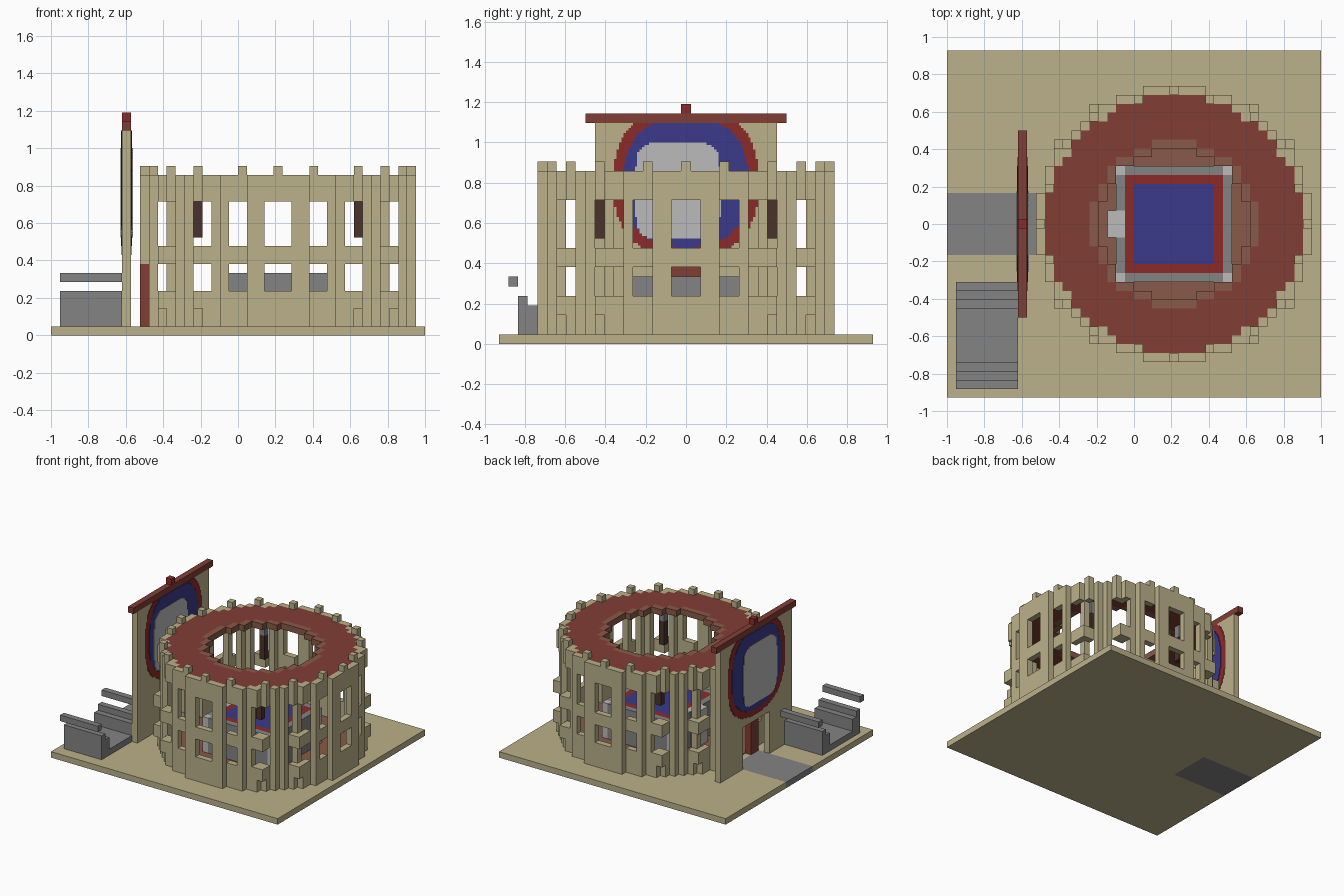
import bpy, bmesh, math

U = 1 / 21          # block size
CX = 4.5 * U        # centre of the round hall

if "Cube" in bpy.data.objects:
    bpy.data.objects.remove(bpy.data.objects["Cube"])


def material(name, r, g, b):
    m = bpy.data.materials.new(name)
    m.use_nodes = True
    m.diffuse_color = (r, g, b, 1)
    m.node_tree.nodes["Principled BSDF"].inputs["Base Color"].default_value = (r, g, b, 1)
    return m


SAND = material("sandstone", .50, .44, .255)
ROOF = material("roof_red", .22, .047, .034)
RED = material("bright_red", .27, .023, .023)
BROWN = material("clay_brown", .25, .10, .065)
BLUE = material("blue", .042, .042, .26)
GREY = material("grey", .23, .23, .23)
LIGHT = material("light_grey", .50, .50, .50)
DARK = material("dark_brown", .07, .032, .024)

SIDES = [(1, 0, 0), (-1, 0, 0), (0, 1, 0), (0, -1, 0), (0, 0, 1), (0, 0, -1)]


def finish(name, bm, mats):
    me = bpy.data.meshes.new(name)
    bm.to_mesh(me)
    bm.free()
    for m in mats:
        me.materials.append(m)
    ob = bpy.data.objects.new(name, me)
    bpy.context.collection.objects.link(ob)
    return ob


def blocks(name, cells, colour):
    """Outer skin of a set of unit blocks; colour is a material or a rule."""
    cells = set(cells)
    rule = colour if callable(colour) else (lambda c: colour)
    mats, verts, bm = [], {}, bmesh.new()

    def vert(p):
        if p not in verts:
            verts[p] = bm.verts.new((CX + (p[0] - .5) * U, (p[1] - .5) * U, p[2] * U))
        return verts[p]

    for c in sorted(cells):
        m = rule(c)
        if m not in mats:
            mats.append(m)
        for d in SIDES:
            if tuple(a + b for a, b in zip(c, d)) in cells:
                continue
            ax = [abs(v) for v in d].index(1)
            ring = []
            for s, t in ((0, 0), (1, 0), (1, 1), (0, 1)):
                p = list(c)
                p[ax] += d[ax] > 0
                p[(ax + 1) % 3] += s
                p[(ax + 2) % 3] += t
                ring.append(vert(tuple(p)))
            f = bm.faces.new(ring if d[ax] > 0 else ring[::-1])
            f.material_index = mats.index(m)
    return finish(name, bm, mats)


def box(i0, i1, j0, j1, k0, k1):
    """Blocks i0..i1 and j0..j1 inclusive, from level k0 up to level k1."""
    return {(i, j, k) for i in range(i0, i1 + 1)
            for j in range(j0, j1 + 1) for k in range(k0, k1)}


def disc(r):
    n = range(-16, 17)
    return {(i, j) for i in n for j in n if i * i + j * j <= r * r}


def mirrored(cells):
    return {(a * i, b * j) for i, j in cells for a in (1, -1) for b in (1, -1)}


def raised(cells, k0, k1):
    return {(i, j, k) for i, j in cells for k in range(k0, k1)}


# Ground slab with the path let into it
blocks("ground", box(-25, 16, -19, 19, 0, 1),
       lambda c: GREY if c[0] <= -16 and abs(c[1]) <= 3 else SAND)

# Round wall with two rows of windows
ring = disc(15.4) - disc(14.4)
windows = mirrored({(0, 15), (1, 15), (4, 14), (5, 14), (8, 12), (9, 12), (8, 13),
                    (13, 7), (13, 8), (12, 9), (14, 4), (14, 5), (15, 0), (15, 1)})
merlons = mirrored({(0, 15), (4, 14), (9, 12), (12, 9), (14, 4), (15, 0)})
sills = mirrored({(9, 13), (13, 9)})
doorway = box(-15, -15, -3, 3, 1, 8)
wall = raised(ring, 1, 18) - raised(windows, 5, 8) - raised(windows, 10, 15) - doorway
wall |= raised(merlons, 18, 19) | raised(sills, 3, 5) | raised(sills, 8, 10)
blocks("round_wall", wall, SAND)
blocks("door_frame", doorway - box(-15, -15, -1, 1, 1, 7), ROOF)

# Roof ring with a clay rim around the opening
rim = disc(9.4)
blocks("roof", raised(disc(14.4) - disc(8.5), 17, 18),
       lambda c: BROWN if c[:2] in rim else ROOF)

# Inner floor, a thin sheet
floor = blocks("hall_floor", raised(disc(14.4), 1, 2), BROWN)
for v in floor.data.vertices:
    v.co.z = U + (.006 if v.co.z > 1.5 * U else 0)


# Square platform, coloured in bands from the middle out
def platform_colour(c):
    far, near = max(abs(c[0]), abs(c[1])), min(abs(c[0]), abs(c[1]))
    if far <= 4:
        return BLUE
    if far == 5:
        return RED
    step = c[0] < -5 and abs(c[1]) <= 1
    return LIGHT if near == 6 or step else GREY


blocks("platform", box(-6, 6, -6, 6, 1, 7) | box(-7, -7, -1, 1, 1, 7), platform_colour)

# Hanging lamps, a quarter turn apart
i, j = 6, -9
for n in range(4):
    blocks(f"hanging_lamp_{n + 1}", box(i, i, j, j, 11, 17),
           lambda c: DARK if c[2] < 15 else GREY)
    i, j = -j, i

# Entrance sign wall with its coping
blocks("sign_wall", box(-17, -17, -9, 9, 1, 23) - box(-17, -17, -3, 3, 1, 8), SAND)
blocks("sign_coping", box(-17, -17, -10, 10, 23, 24) | {(-17, 0, 24)},
       lambda c: RED if c[2] == 24 else ROOF)


# Stepped emblem plates on both faces of the sign wall
def emblem(name, cy, cz, ry, rz, power, thick, mat):
    bm = bmesh.new()
    s = U / 4
    for row in range(30, 92):
        z = (row + .5) * s
        t = abs(z - cz) / rz
        if t >= 1:
            continue
        half = ry * (1 - t ** power) ** (1 / power)
        half = max(s, round(half / s) * s)
        for side in (-1, 1):
            x = CX - 17 * U + side * (U / 2 + thick / 2)
            made = bmesh.ops.create_cube(bm, size=1)["verts"]
            for v in made:
                v.co = (x + v.co.x * thick, cy + v.co.y * 2 * half, z + v.co.z * s)
    finish(name, bm, [mat])


emblem("emblem_border", 0, .80, .36, .37, 2.5, .003, RED)
emblem("emblem_field", 0, .80, .31, .32, 2.5, .006, BLUE)
emblem("emblem_centre", -.04, .76, .21, .24, 5, .009, LIGHT)

# Facing pair of stepped benches with back rails
bench = box(-24, -18, -15, -10, 1, 2)
rails = set()
for back, seat, rail in ((-17, -16, -18), (-8, -9, -7)):
    bench |= box(-24, -18, back, back, 1, 5) | box(-24, -18, seat, seat, 1, 4)
    rails |= box(-24, -18, rail, rail, 6, 7)
blocks("benches", bench, GREY)
blocks("bench_rails", rails, GREY)
